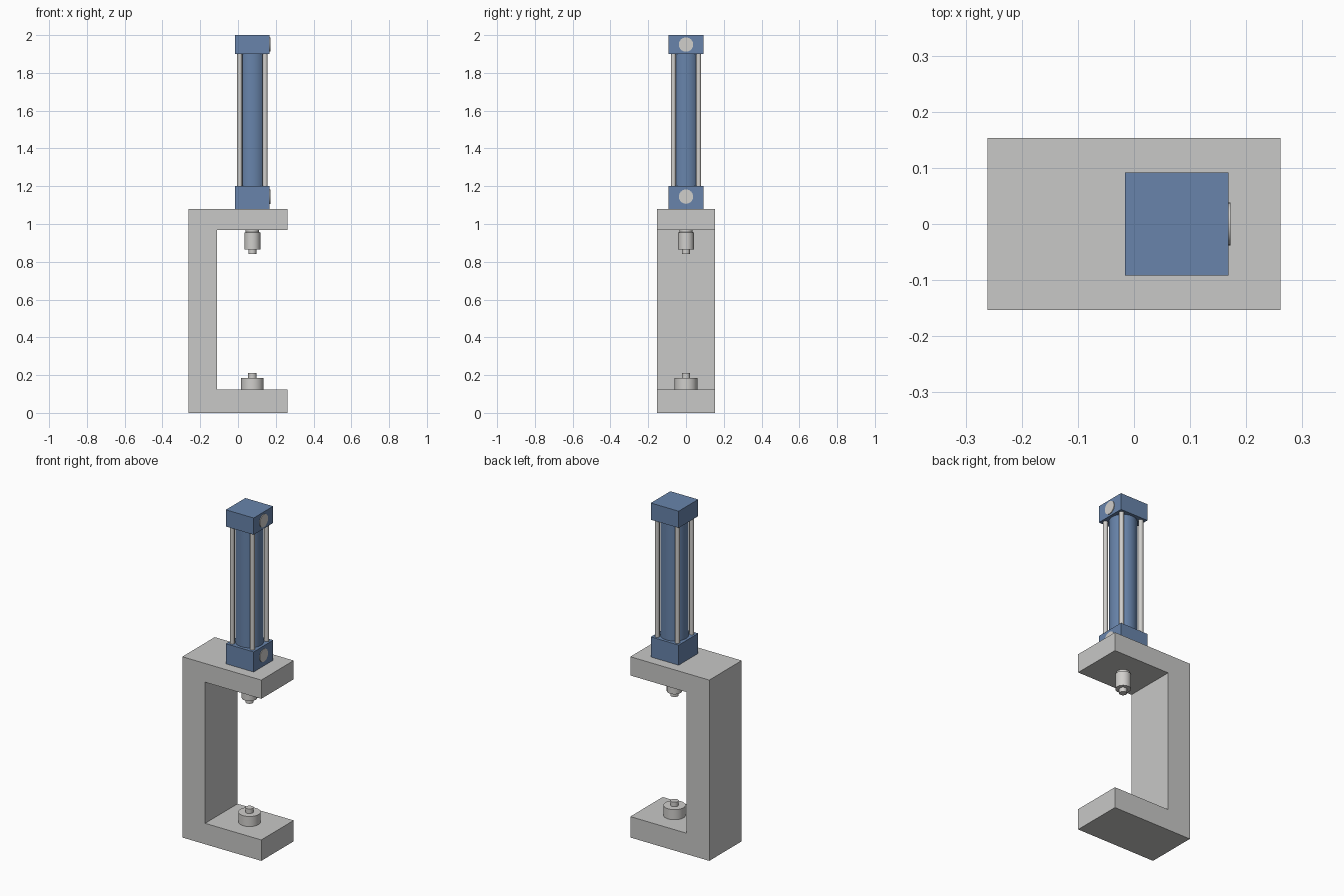
import bpy
import bmesh
import math
from mathutils import Matrix

cube = bpy.data.objects.get("Cube")
if cube:
    bpy.data.objects.remove(cube, do_unlink=True)


def make_material(name, rgb):
    mat = bpy.data.materials.new(name)
    mat.use_nodes = True
    colour = (*rgb, 1.0)
    mat.diffuse_color = colour
    bsdf = next(n for n in mat.node_tree.nodes if n.type == 'BSDF_PRINCIPLED')
    bsdf.inputs["Base Color"].default_value = colour
    return mat


GREY = make_material("frame grey", (0.58, 0.58, 0.57))
STEEL = make_material("bright steel", (0.63, 0.62, 0.60))
BLUE = make_material("cylinder blue", (0.138, 0.231, 0.407))

AXIS_X = 0.076  # centre line of the press cylinder


def finish(name, bm, mat, smooth=False):
    bmesh.ops.recalc_face_normals(bm, faces=bm.faces)
    mesh = bpy.data.meshes.new(name)
    bm.to_mesh(mesh)
    bm.free()
    mesh.materials.append(mat)
    obj = bpy.data.objects.new(name, mesh)
    bpy.context.collection.objects.link(obj)
    if smooth:
        bpy.ops.object.select_all(action='DESELECT')
        obj.select_set(True)
        bpy.context.view_layer.objects.active = obj
        bpy.ops.object.shade_smooth_by_angle(angle=math.radians(30))
    return obj


def block(name, half, z0, z1, mat):
    bm = bmesh.new()
    bmesh.ops.create_cube(bm, size=1, matrix=Matrix.Translation((AXIS_X, 0, (z0 + z1) / 2))
                          @ Matrix.Diagonal((2 * half, 2 * half, z1 - z0, 1)))
    return finish(name, bm, mat)


def turned(name, profile, mat, x=AXIS_X, y=0.0, segments=40):
    """Solid of revolution about a vertical axis from (radius, z) steps."""
    bm = bmesh.new()
    rings = []
    for r, z in profile:
        rings.append([bm.verts.new((x + r * math.cos(math.tau * i / segments),
                                    y + r * math.sin(math.tau * i / segments), z))
                      for i in range(segments)])
    for low, high in zip(rings, rings[1:]):
        for i in range(segments):
            j = (i + 1) % segments
            bm.faces.new((low[i], low[j], high[j], high[i]))
    bm.faces.new(rings[0])
    bm.faces.new(rings[-1])
    return finish(name, bm, mat, smooth=True)


# C-shaped frame: side outline extruded along y
bm = bmesh.new()
outline = [(-0.261, 0), (0.261, 0), (0.261, 0.125), (-0.11, 0.125),
           (-0.11, 0.968), (0.261, 0.968), (0.261, 1.08), (-0.261, 1.08)]
face = bm.faces.new([bm.verts.new((x, -0.153, z)) for x, z in outline])
extruded = bmesh.ops.extrude_face_region(bm, geom=[face])["geom"]
bmesh.ops.translate(bm, vec=(0, 0.306, 0),
                    verts=[g for g in extruded if isinstance(g, bmesh.types.BMVert)])
finish("c_frame", bm, GREY)

# Pneumatic cylinder: end caps, barrel and tie rods
block("lower_end_cap", 0.092, 1.08, 1.2, BLUE)
block("upper_end_cap", 0.092, 1.9, 2.0, BLUE)
turned("barrel", [(0.076, 1.2), (0.076, 1.9)], BLUE, segments=48)
for sx, side in ((-1, "right"), (1, "left")):
    for sy, end in ((-1, "front"), (1, "back")):
        turned(f"tie_rod_{end}_{side}", [(0.0135, 1.2), (0.0135, 1.9)], STEEL,
               AXIS_X + sx * 0.067, sy * 0.067, 20)

# Round port plugs on the side of each cap
for name, z in (("lower_port_plug", 1.145), ("upper_port_plug", 1.95)):
    bm = bmesh.new()
    bmesh.ops.create_cone(bm, cap_ends=True, segments=32, radius1=0.038, radius2=0.038,
                          depth=0.008, matrix=Matrix.Translation((0.168, 0, z))
                          @ Matrix.Rotation(math.pi / 2, 4, 'Y'))
    finish(name, bm, STEEL, smooth=True)

# Ram under the upper arm
turned("ram", [(0.021, 0.84), (0.021, 0.866), (0.042, 0.866), (0.042, 0.955),
               (0.035, 0.957), (0.035, 0.968)], STEEL)

# Anvil on the lower arm
turned("anvil", [(0.06, 0.125), (0.06, 0.185), (0.022, 0.185), (0.022, 0.212)], STEEL)
